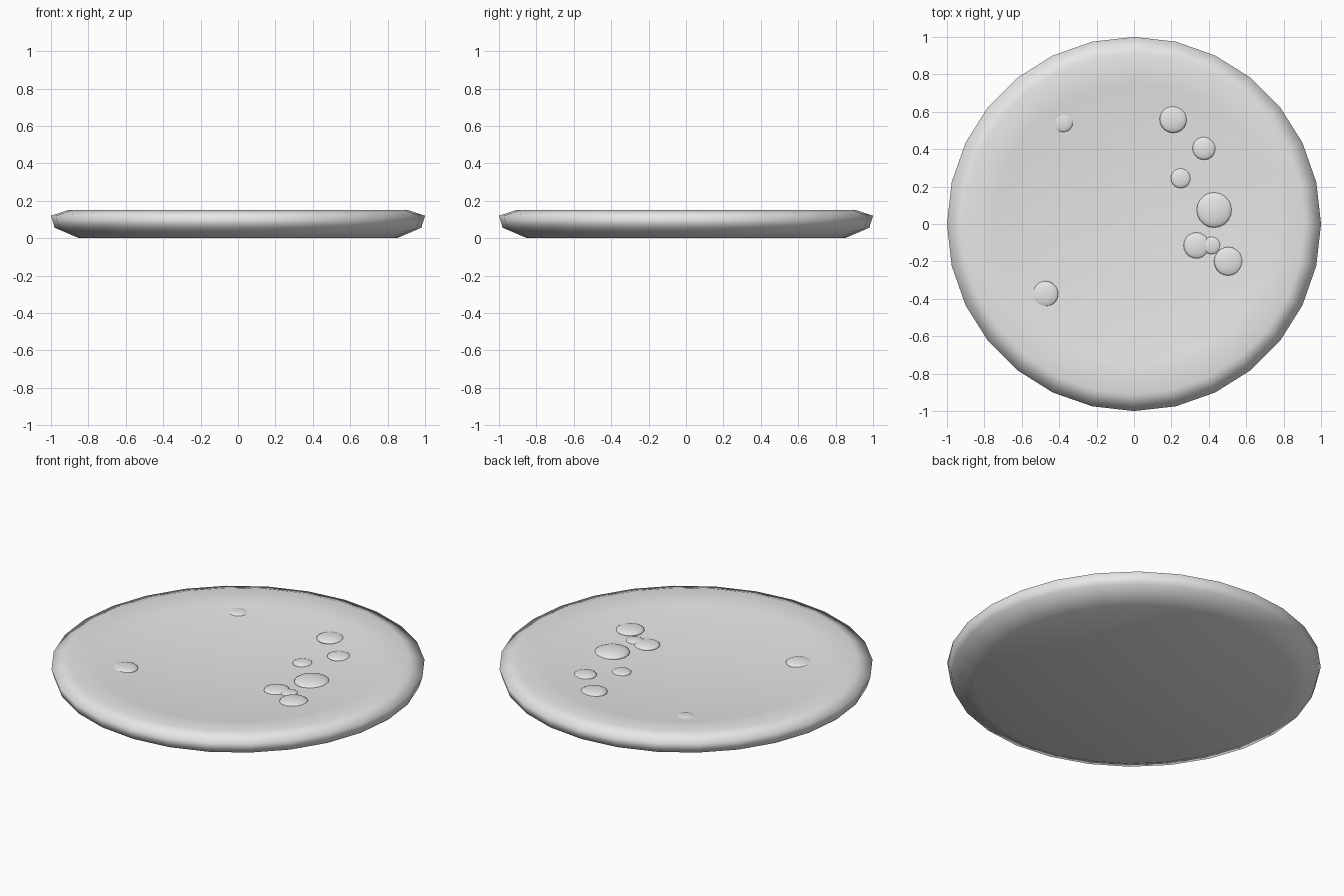
import bpy, bmesh, math

cube = bpy.data.objects.get("Cube")
if cube:
    bpy.data.objects.remove(cube)

SIDES = 28
BOWL_RADIUS = 0.91

grey = bpy.data.materials.new("plain grey")
grey.use_nodes = True
grey.diffuse_color = (0.8, 0.8, 0.8, 1)
grey.node_tree.nodes["Principled BSDF"].inputs["Base Color"].default_value = (0.8, 0.8, 0.8, 1)


def bowl_height(radius):
    return 0.095 + 0.055 * (radius / BOWL_RADIUS) ** 2


def finish(bm, name):
    bmesh.ops.recalc_face_normals(bm, faces=bm.faces)
    for face in bm.faces:
        face.smooth = True
    mesh = bpy.data.meshes.new(name)
    bm.to_mesh(mesh)
    bm.free()
    mesh.materials.append(grey)
    obj = bpy.data.objects.new(name, mesh)
    bpy.context.collection.objects.link(obj)
    return obj


# Shallow dish: a profile turned around the z axis
profile = [(0, 0), (0.85, 0), (0.98, 0.056), (1.0, 0.12)]
profile += [(r, bowl_height(r)) for r in (BOWL_RADIUS, 0.75, 0.55, 0.3, 0)]
bm = bmesh.new()
verts = [bm.verts.new((r, 0, z)) for r, z in profile]
edges = [bm.edges.new(pair) for pair in zip(verts, verts[1:])]
bmesh.ops.spin(bm, geom=verts + edges, cent=(0, 0, 0), axis=(0, 0, 1),
               angle=2 * math.pi, steps=SIDES)
bmesh.ops.remove_doubles(bm, verts=bm.verts, dist=0.0005)
finish(bm, "dish")

# Flattened droplets resting in the dish: x, y, radius, sink depth
droplets = [
    (-0.38, 0.545, 0.055, 0.006), (0.21, 0.56, 0.073, 0),
    (0.375, 0.405, 0.062, 0), (0.25, 0.245, 0.053, 0),
    (0.43, 0.075, 0.095, 0), (0.335, -0.115, 0.07, 0),
    (0.415, -0.115, 0.047, 0), (0.505, -0.2, 0.077, 0),
    (-0.475, -0.375, 0.07, 0.003),
]
for i, (x, y, radius, sink) in enumerate(droplets, 1):
    bm = bmesh.new()
    bmesh.ops.create_uvsphere(bm, u_segments=20, v_segments=12, radius=radius)
    bmesh.ops.scale(bm, vec=(1, 1, 0.25), verts=bm.verts)
    drop = finish(bm, f"droplet_{i}")
    drop.location = (x, y, bowl_height(math.hypot(x, y)) - sink)
